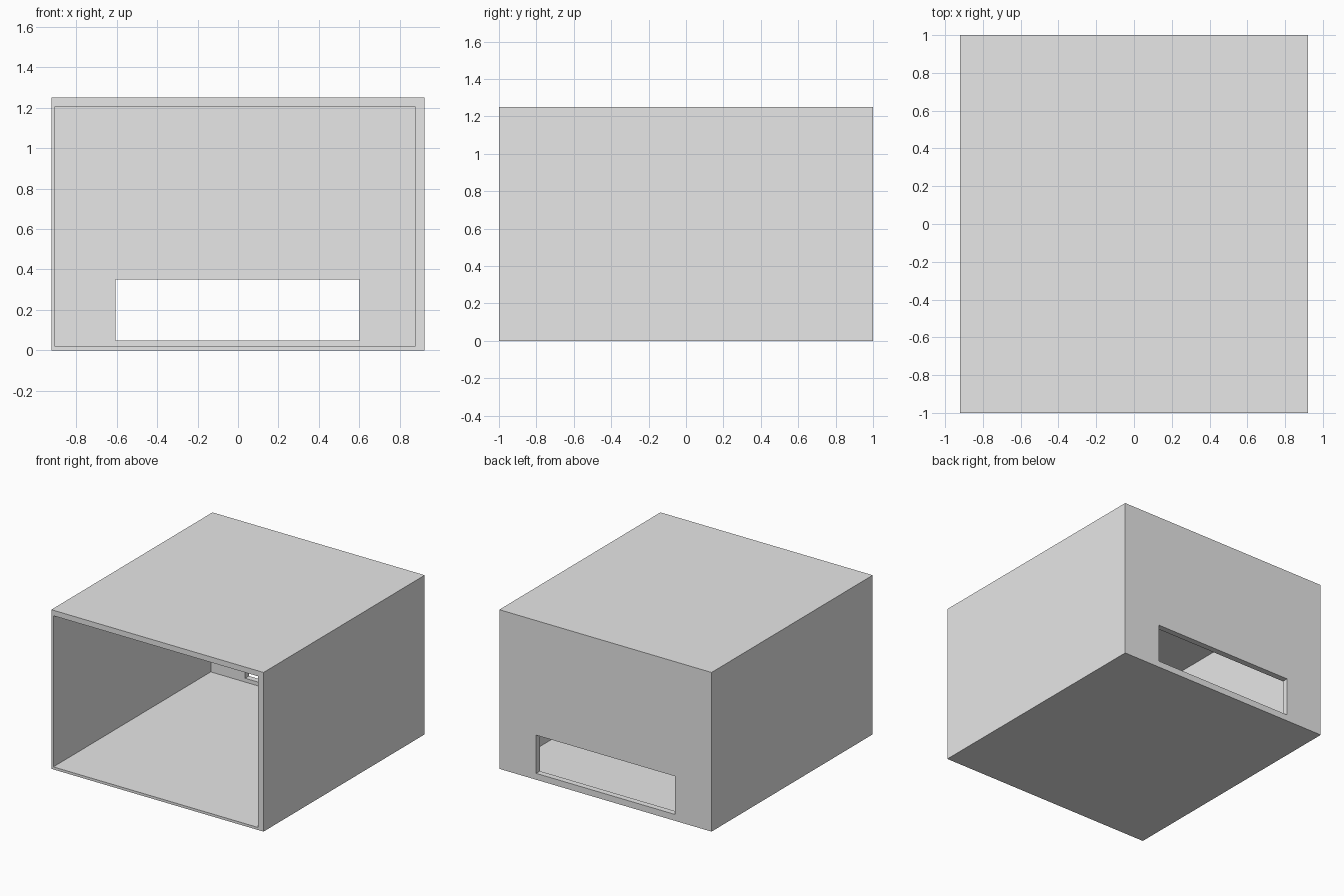
import bpy
from mathutils import Vector

default = bpy.data.objects.get("Cube")
if default:
    bpy.data.objects.remove(default, do_unlink=True)

grey = bpy.data.materials.new("light grey")
grey.use_nodes = True
grey.diffuse_color = (0.8, 0.8, 0.8, 1)
grey.node_tree.nodes["Principled BSDF"].inputs["Base Color"].default_value = (0.8, 0.8, 0.8, 1)


def box(name, low, high):
    """Axis-aligned box between two corners."""
    low, high = Vector(low), Vector(high)
    bpy.ops.mesh.primitive_cube_add(size=1)
    obj = bpy.context.object
    obj.name = name
    for v in obj.data.vertices:
        v.co = (low + high) / 2 + v.co * (high - low)
    obj.data.materials.append(grey)
    return obj


def cut(target, cutter):
    """Subtract the cutter and discard it."""
    cutter.hide_render = True
    mod = target.modifiers.new("cut", 'BOOLEAN')
    mod.operation = 'DIFFERENCE'
    mod.solver = 'EXACT'
    mod.object = cutter
    bpy.context.view_layer.objects.active = target
    bpy.ops.object.modifier_apply(modifier=mod.name)
    bpy.data.objects.remove(cutter, do_unlink=True)


# Outer case
case = box("case", (-0.922, -1, 0), (0.922, 1, 1.25))

# Cavity open at the front, thin floor and right wall, thicker elsewhere
cut(case, box("cavity_cutter", (-0.904, -1.2, 0.02), (0.876, 0.953, 1.207)))

# Wide slot low in the back wall
cut(case, box("slot_cutter", (-0.605, 0.8, 0.05), (0.602, 1.2, 0.35)))
